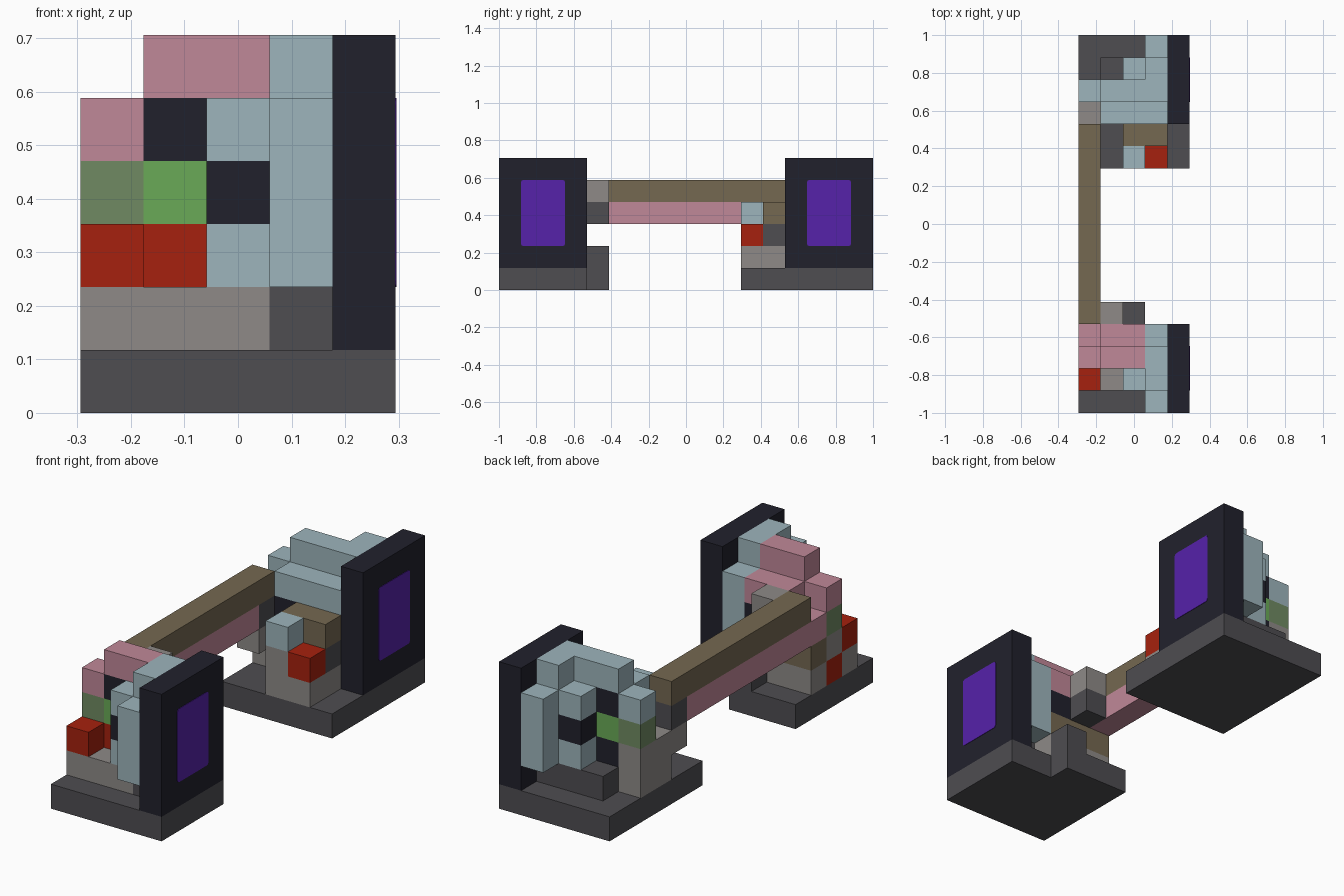
import bpy, bmesh
from mathutils import Vector

cube = bpy.data.objects.get("Cube")
if cube:
    bpy.data.objects.remove(cube)

CELL = 2 / 17  # block size: the model is 5 x 17 x 6 blocks
WIDTH, LENGTH = 5, 17


def material(name, *rgb):
    lin = [((c / 255 + 0.055) / 1.055) ** 2.4 for c in rgb] + [1]
    m = bpy.data.materials.new(name)
    m.use_nodes = True
    m.diffuse_color = lin
    bsdf = m.node_tree.nodes["Principled BSDF"]
    bsdf.inputs["Base Color"].default_value = lin
    bsdf.inputs["Roughness"].default_value = 0.9
    return m


BLUE = material("pale blue", 157, 181, 188)
PINK = material("dusty pink", 192, 136, 152)
RED = material("red", 166, 33, 14)
GREEN = material("bright green", 106, 170, 87)
MOSS = material("moss green", 112, 138, 98)
STONE = material("light stone", 142, 138, 135)
SLATE = material("dark slate", 78, 77, 81)
BLACK = material("near black", 33, 33, 44)
WOOD = material("brown wood", 117, 104, 81)
PURPLE = material("purple", 86, 34, 170)


def block(name, mat, x, y, z, round_corners=0):
    """Box spanning the given (start, end) ranges in block units."""
    lo = Vector((x[0] - WIDTH / 2, y[0] - LENGTH / 2, z[0])) * CELL
    hi = Vector((x[1] - WIDTH / 2, y[1] - LENGTH / 2, z[1])) * CELL
    bm = bmesh.new()
    bmesh.ops.create_cube(bm, size=1)
    for v in bm.verts:
        v.co = [(lo[i] + hi[i]) / 2 + v.co[i] * (hi[i] - lo[i]) for i in range(3)]
    if round_corners:
        along_x = [e for e in bm.edges
                   if abs(e.verts[0].co.x - e.verts[1].co.x) > 1e-5]
        bmesh.ops.bevel(bm, geom=along_x, offset=round_corners, segments=2,
                        profile=0.5, affect='EDGES')
    me = bpy.data.meshes.new(name)
    bm.to_mesh(me)
    bm.free()
    me.materials.append(mat)
    ob = bpy.data.objects.new(name, me)
    bpy.context.collection.objects.link(ob)
    return ob


def end_house(side, trim, mirrored):
    """Shared structure of both ends; y counts inward from the outer edge."""
    def part(name, mat, x, y, z, **kw):
        if mirrored:
            y = (LENGTH - y[1], LENGTH - y[0])
        block(side + "_" + name, mat, x, y, z, **kw)

    # plinth and gateway
    part("plinth", SLATE, (0, 5), (0, 4), (0, 1))
    part("gate_frame", BLACK, (4, 5), (0, 4), (1, 6))
    part("gate_panel", PURPLE, (5, 5.02), (1, 3), (2, 5), round_corners=0.012)
    # stepped blue surround
    part("outer_pillar", BLUE, (3, 4), (0, 1), (2, 5))
    part("gate_backing", BLUE, (3, 4), (1, 3), (2, 6))
    part("inner_pillar", BLUE, (3, 4), (3, 4), (2, 5))
    part("backing_footing", SLATE, (3, 4), (1, 3), (1, 2))
    # banded column
    part("column_lower", BLUE, (2, 3), (1, 2), (2, 3))
    part("column_band", BLACK, (2, 3), (1, 2), (3, 4))
    part("column_upper", BLUE, (2, 3), (1, 2), (4, 5))
    # dark core with green blocks
    part("core", BLACK, (2, 3), (2, 3), (2, 5))
    part("core_top", BLACK, (1, 2), (2, 3), (4, 5))
    part("core_inner", BLACK, (1, 3), (3, 4), (3, 4))
    part("green_block", GREEN, (1, 2), (2, 3), (3, 4))
    part("moss_block", MOSS, (0, 1), (2, 3), (3, 4))
    # stepped roof
    part("crown", trim, (1, 3), (2, 3), (5, 6))
    part("shoulder", trim, (0, 1), (2, 3), (4, 5))
    part("inner_lintel", trim, (1, 3), (3, 4), (4, 5))


end_house("front", PINK, False)
end_house("back", BLUE, True)

# bridge beam joining both ends
block("beam_top", WOOD, (0, 1), (4, 13), (4, 5))
block("beam_underside", PINK, (0, 1), (3, 12), (3, 4))
block("beam_end_block", SLATE, (0, 1), (12, 13), (3, 4))

# front end details
block("front_ledge", STONE, (0, 3), (1, 2), (1, 2))
block("front_core_footing", STONE, (1, 3), (2, 3), (1, 2))
block("front_corner_block", STONE, (0, 1), (2, 3), (2, 3))
block("front_red_core", RED, (1, 2), (2, 3), (2, 3))
block("front_red_ledge_block", RED, (0, 1), (1, 2), (2, 3))
block("front_red_footing", RED, (0, 1), (2, 3), (1, 2))
block("front_inner_wood", WOOD, (0, 3), (3, 4), (2, 3))
block("front_inner_footing", STONE, (0, 3), (3, 4), (1, 2))
block("front_inner_plinth", SLATE, (0, 3), (4, 5), (0, 1))
block("front_inner_step", SLATE, (2, 3), (4, 5), (1, 2))
block("front_bracket_lower", SLATE, (1, 2), (4, 5), (3, 4))
block("front_bracket_upper", STONE, (1, 2), (4, 5), (4, 5))

# back end details
block("back_inner_plinth", SLATE, (0, 5), (11, 13), (0, 1))
block("back_outer_step", SLATE, (1, 3), (15, 16), (1, 2))
block("back_core_footing", SLATE, (1, 3), (14, 15), (1, 2))
block("back_core_lower", BLACK, (1, 2), (14, 15), (2, 3))
block("back_corner_post", STONE, (0, 1), (13, 15), (1, 3))
block("back_beam_bracket", STONE, (0, 1), (12, 13), (2, 3))
block("back_inner_wall", STONE, (1, 3), (13, 14), (1, 3))
block("back_shelf_footing", STONE, (2, 4), (12, 13), (1, 2))
block("back_shelf_middle", SLATE, (2, 4), (12, 13), (2, 3))
block("back_shelf_top", WOOD, (2, 4), (12, 13), (3, 4))
block("back_tall_post", STONE, (2, 3), (11, 12), (1, 3))
block("back_tall_post_cap", BLUE, (2, 3), (11, 12), (3, 4))
block("back_short_post", STONE, (3, 4), (11, 12), (1, 2))
block("back_short_post_cap", RED, (3, 4), (11, 12), (2, 3))
